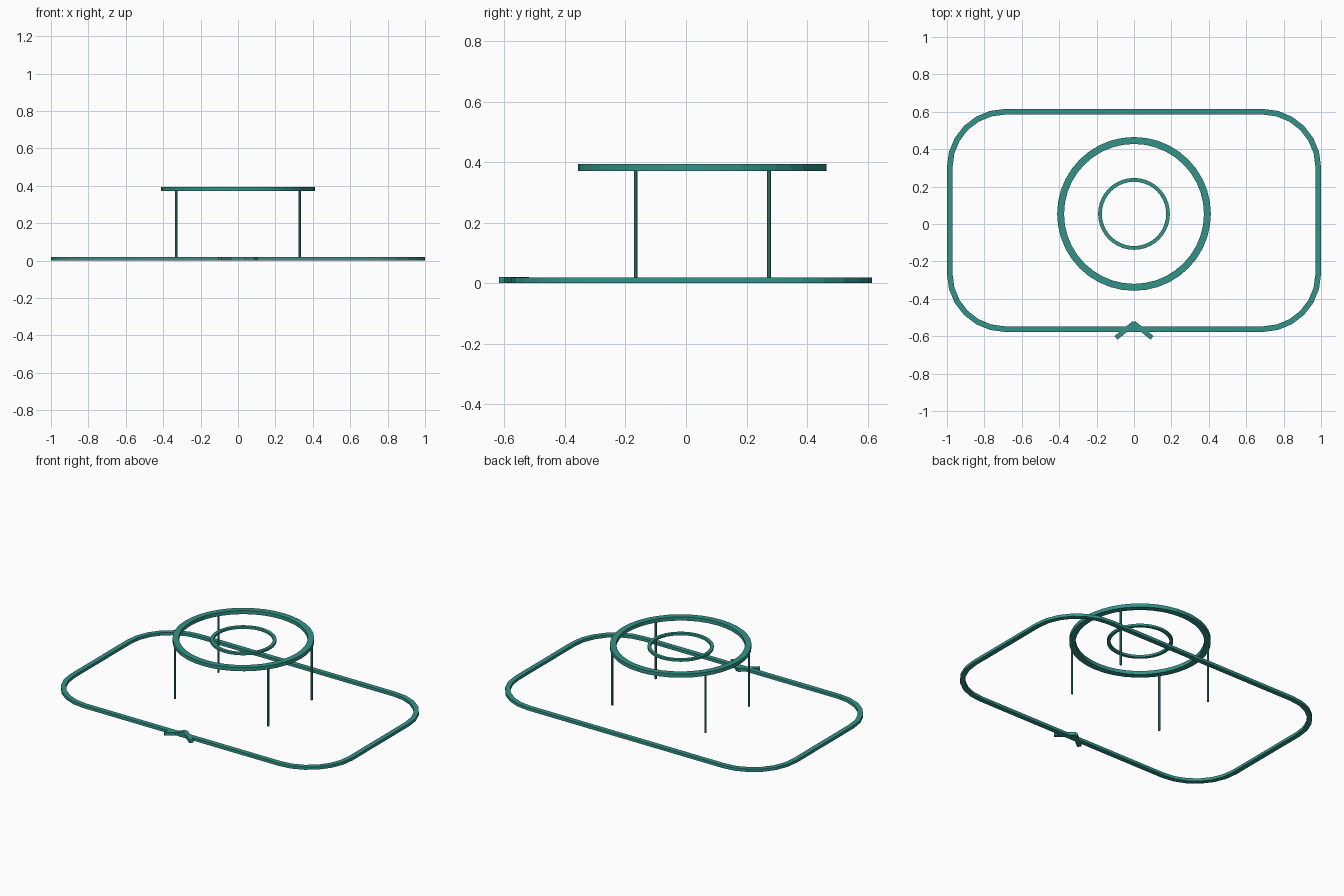
import bpy, bmesh
from math import cos, sin, pi, atan2, hypot
from mathutils import Matrix, Vector

cube = bpy.data.objects.get("Cube")
if cube:
    bpy.data.objects.remove(cube, do_unlink=True)

TEAL = (0.032, 0.296, 0.246, 1.0)
teal = bpy.data.materials.new("teal")
teal.use_nodes = True
teal.diffuse_color = TEAL
teal.node_tree.nodes["Principled BSDF"].inputs["Base Color"].default_value = TEAL


def finish(name, bm):
    bmesh.ops.recalc_face_normals(bm, faces=bm.faces)
    mesh = bpy.data.meshes.new(name)
    bm.to_mesh(mesh)
    bm.free()
    mesh.materials.append(teal)
    obj = bpy.data.objects.new(name, mesh)
    bpy.context.collection.objects.link(obj)
    return obj


def circle(radius, count, cy):
    return [(radius * cos(2 * pi * i / count), cy + radius * sin(2 * pi * i / count))
            for i in range(count)]


def rounded_rectangle(half_x, half_y, radius, steps, cy):
    points = []
    corners = [(1, 1), (-1, 1), (-1, -1), (1, -1)]
    for quarter, (sx, sy) in enumerate(corners):
        for i in range(steps + 1):
            a = (quarter + i / steps) * pi / 2
            points.append((sx * (half_x - radius) + radius * cos(a),
                           cy + sy * (half_y - radius) + radius * sin(a)))
    return points


def band(name, outer, inner, z0, z1):
    """Closed flat band with a rectangular section between two outlines."""
    bm = bmesh.new()
    loops = [[bm.verts.new((x, y, z)) for x, y in outline]
             for outline, z in ((outer, z0), (outer, z1), (inner, z1), (inner, z0))]
    n = len(outer)
    for k in range(4):
        a, b = loops[k], loops[(k + 1) % 4]
        for i in range(n):
            j = (i + 1) % n
            bm.faces.new((a[i], a[j], b[j], b[i]))
    return finish(name, bm)


# Ground frame
FRAME_Y, HALF_Y, CORNER, BAR = 0.019, 0.596, 0.31, 0.03
band("ground_frame",
     rounded_rectangle(1, HALF_Y, CORNER, 6, FRAME_Y),
     rounded_rectangle(1 - BAR, HALF_Y - BAR, CORNER - BAR, 6, FRAME_Y), 0, 0.018)

# Raised rings
RING_Y = 0.054
band("outer_ring", circle(0.411, 40, RING_Y), circle(0.374, 40, RING_Y), 0.371, 0.394)
band("inner_ring", circle(0.192, 40, RING_Y), circle(0.172, 40, RING_Y), 0.371, 0.385)

# Legs under the outer ring
LEG_HEIGHT = 0.373
for side, sx in (("left", 1), ("right", -1)):
    for end, sy in (("front", -1), ("back", 1)):
        bm = bmesh.new()
        place = Matrix.Translation((sx * 0.33, RING_Y + sy * 0.22, LEG_HEIGHT / 2))
        bmesh.ops.create_cone(bm, cap_ends=True, segments=8, radius1=0.0065,
                              radius2=0.0065, depth=LEG_HEIGHT, matrix=place)
        finish(f"{end}_{side}_leg", bm)

# Arrow bars across the front edge of the frame
APEX_Y, TIP_X, TIP_Y = -0.53, 0.094, -0.607
for side, sx in (("left", 1), ("right", -1)):
    dx, dy = sx * TIP_X, TIP_Y - APEX_Y
    bm = bmesh.new()
    place = (Matrix.Translation((dx / 2, (APEX_Y + TIP_Y) / 2, 0.01))
             @ Matrix.Rotation(atan2(dy, dx), 4, 'Z')
             @ Matrix.Diagonal(Vector((hypot(dx, dy) + 0.006, 0.025, 0.02, 1))))
    bmesh.ops.create_cube(bm, size=1, matrix=place)
    finish(f"{side}_arrow_bar", bm)
